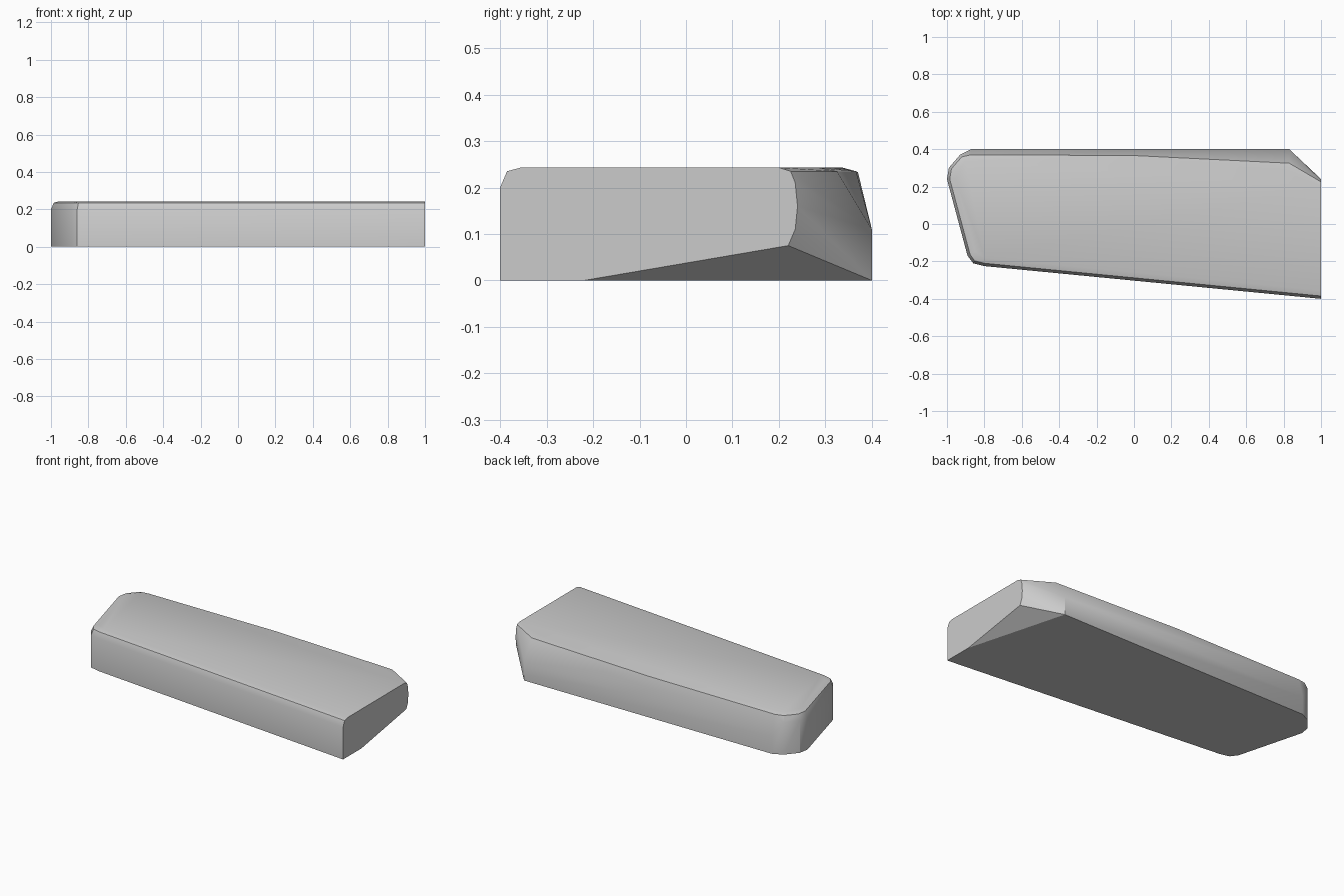
import bpy, bmesh, math

if "Cube" in bpy.data.objects:
    bpy.data.objects.remove(bpy.data.objects["Cube"])

H = 0.243

# Outline of front and left sides: x, y, inward direction of the top bevel
wall = [
    (1.00, -0.400, 0.0, 1.0), (-0.80, -0.225, 0.1, 1.0),
    (-0.86, -0.210, 0.5, 0.9), (-0.89, -0.170, 0.9, 0.5),
    (-1.00, 0.240, 1.0, 0.0), (-0.99, 0.300, 0.95, -0.3),
    (-0.93, 0.370, 0.6, -0.75),
]
# Height and bevel inset of each level
levels = [(0, 0), (0.20, 0), (0.235, 0.015), (H, 0.045)]
pts = [(x + dx * d, y + dy * d, z) for x, y, dx, dy in wall for z, d in levels]

# Back side: low upright wall, then a slope leaning in to the top
for x in (-0.87, 0.83):
    pts += [(x, 0.40, 0), (x, 0.40, 0.11)]
pts += [(-0.87, 0.37, 0.233), (0, 0.366, 0.235), (0.83, 0.325, 0.235),
        (-0.85, 0.335, H), (0.80, 0.285, H)]

# Right end: flat face with a rounded back edge and an undercut
end = [(-0.22, 0), (0.22, 0.075), (0.235, 0.11), (0.24, 0.16),
       (0.235, 0.21), (0.225, 0.235), (0.20, H)]
pts += [(1.0, y, z) for y, z in end]

# Wrap the points into one faceted block
bm = bmesh.new()
for p in pts:
    bm.verts.new(p)
bmesh.ops.convex_hull(bm, input=bm.verts[:])
loose = [v for v in bm.verts if not v.link_faces]
bmesh.ops.delete(bm, geom=loose, context='VERTS')
bmesh.ops.dissolve_limit(bm, angle_limit=math.radians(1),
                         verts=bm.verts[:], edges=bm.edges[:])
bmesh.ops.recalc_face_normals(bm, faces=bm.faces[:])
mesh = bpy.data.meshes.new("bevelled_block")
bm.to_mesh(mesh)
bm.free()

block = bpy.data.objects.new("bevelled_block", mesh)
bpy.context.collection.objects.link(block)
bpy.context.view_layer.objects.active = block
block.select_set(True)
bpy.ops.object.shade_smooth_by_angle(angle=math.radians(30))
